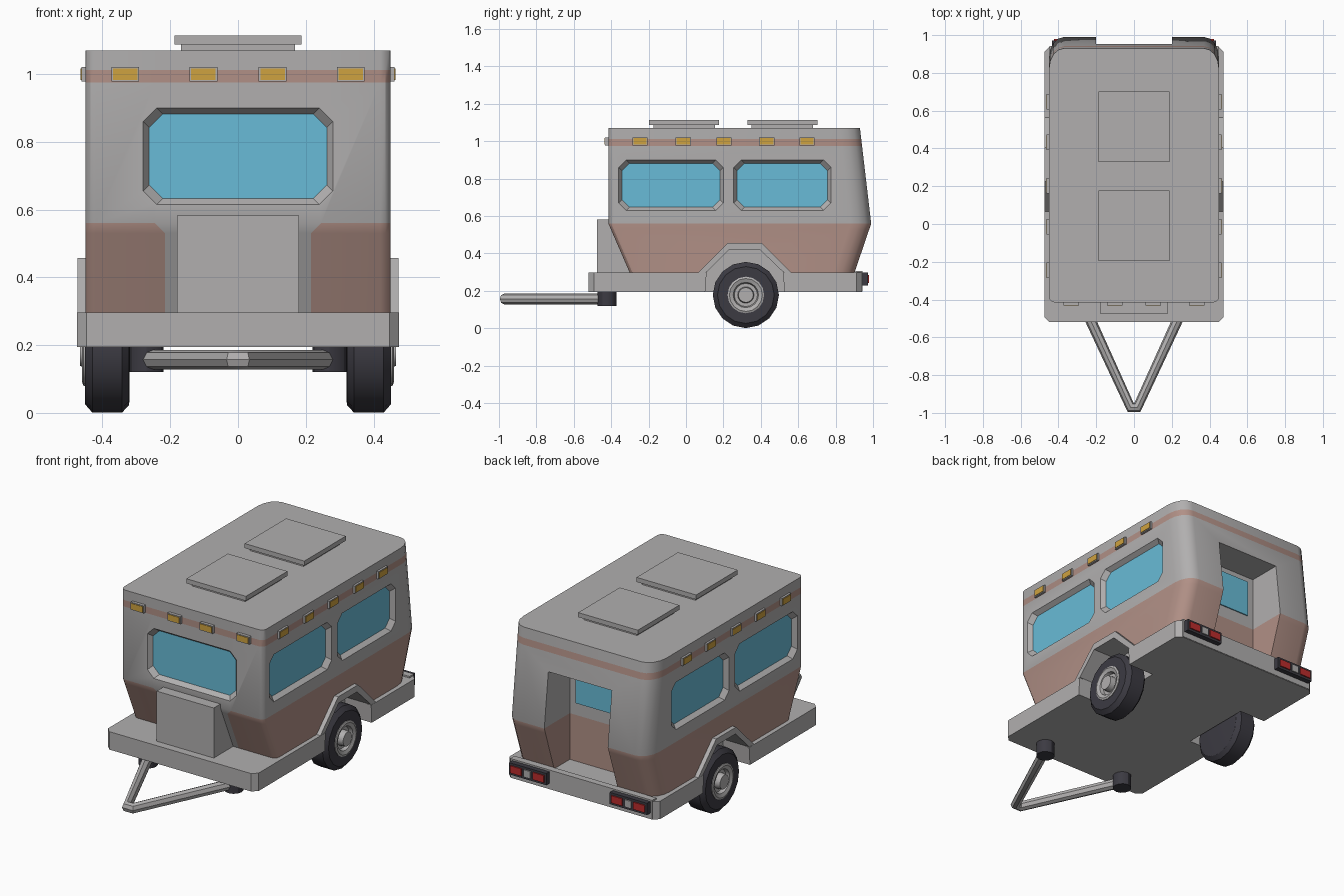
import bpy, bmesh, math

if "Cube" in bpy.data.objects:
    bpy.data.objects.remove(bpy.data.objects["Cube"])


def material(name, rgb):
    m = bpy.data.materials.new(name)
    m.diffuse_color = (*rgb, 1)
    m.use_nodes = True
    m.node_tree.nodes["Principled BSDF"].inputs["Base Color"].default_value = m.diffuse_color
    return m


GREY = material("light grey", (0.44, 0.43, 0.43))
PINK = material("dusty pink", (0.44, 0.28, 0.24))
GLASS = material("window blue", (0.14, 0.50, 0.68))
AMBER = material("amber", (0.62, 0.36, 0.05))
TYRE = material("tyre black", (0.045, 0.043, 0.055))
RED = material("lamp red", (0.50, 0.025, 0.025))


def loft(name, rings, mats=(GREY,), rule=None, caps=(0, 0), smooth=True):
    """Skin a stack of equal point rings; rule(level, i) picks the material."""
    bm = bmesh.new()
    rows = [[bm.verts.new(p) for p in ring] for ring in rings]
    n = len(rows[0])
    for k in range(len(rows) - 1):
        for i in range(n):
            j = (i + 1) % n
            f = bm.faces.new((rows[k][i], rows[k][j], rows[k + 1][j], rows[k + 1][i]))
            f.material_index = rule(k, i) if rule else 0
    for row, c in zip((rows[0], rows[-1]), caps):
        bm.faces.new(row).material_index = c
    bmesh.ops.recalc_face_normals(bm, faces=bm.faces)
    me = bpy.data.meshes.new(name)
    bm.to_mesh(me)
    bm.free()
    for m in mats:
        me.materials.append(m)
    ob = bpy.data.objects.new(name, me)
    bpy.context.collection.objects.link(ob)
    if smooth:
        smooth_angle(ob)
    return ob


def activate(ob):
    bpy.ops.object.select_all(action='DESELECT')
    ob.select_set(True)
    bpy.context.view_layer.objects.active = ob


def smooth_angle(ob):
    activate(ob)
    bpy.ops.object.shade_smooth_by_angle(angle=math.radians(30))


def box(name, x, y, z, mat=GREY):
    rect = [(x[0], y[0]), (x[1], y[0]), (x[1], y[1]), (x[0], y[1])]
    return loft(name, [[(a, b, h) for a, b in rect] for h in z], (mat,), smooth=False)


def prism_x(name, pts, x0, x1, mats=(GREY,)):
    return loft(name, [[(x, y, z) for y, z in pts] for x in (x0, x1)], mats, smooth=False)


def cut(ob, cutters):
    activate(ob)
    for c in cutters:
        m = ob.modifiers.new("cut", 'BOOLEAN')
        m.operation, m.solver, m.object = 'DIFFERENCE', 'EXACT', c
        bpy.ops.object.modifier_apply(modifier=m.name)


# Cabin shell: rounded plan rings stacked through the colour bands
W = 0.45


def plan(z, yf, yb, panel):
    half = [(panel, yf)]
    for t in range(4):
        a = math.radians(30 * t)
        half.append((W - 0.03 + 0.03 * math.sin(a), yf + 0.03 - 0.03 * math.cos(a)))
    for t in range(5):
        a = math.radians(22.5 * t)
        half.append((W - 0.08 + 0.08 * math.cos(a), yb - 0.11 + 0.11 * math.sin(a)))
    return [(x, y, z) for x, y in half] + [(-x, y, z) for x, y in reversed(half)]


def back(z):
    return 0.99 - 0.06 * (z - 0.56) / 0.51


levels = [plan(0.295, -0.30, 0.90, 0.215), plan(0.53, -0.402, 0.98, 0.215),
          plan(0.56, -0.415, 0.99, 0.245)]
levels += [plan(z, -0.415, back(z), 0.245) for z in (0.975, 1.012, 1.07)]
LAST = len(levels[0]) - 1   # the front centre strip
SKIN = (GREY, PINK, GLASS)
cabin = loft("cabin_shell", levels, SKIN,
             lambda k, i: 1 if k == 3 or (k < 2 and i != LAST) else 0, smooth=False)


# Window cutters: tapered octagons whose inner cap becomes the glass
def window_cutter(u0, u1, v0, v1, place):
    rings = []
    for d, g in ((-0.025, 0.018), (0.025, -0.018)):
        a, b, e, f, c = u0 - g, u1 + g, v0 - g, v1 + g, 0.04
        pts = [(a + c, e), (b - c, e), (b, e + c), (b, f - c),
               (b - c, f), (a + c, f), (a, f - c), (a, e + c)]
        rings.append([place(u, v, d) for u, v in pts])
    return loft("window_cutter", rings, SKIN, caps=(0, 2), smooth=False)


cutters = [window_cutter(-0.28, 0.28, 0.615, 0.90, lambda u, v, d: (u, -0.415 + d, v))]
for s in (-1, 1):
    for u0, u1 in ((-0.36, 0.20), (0.255, 0.775)):
        cutters.append(window_cutter(u0, u1, 0.63, 0.90,
                                     lambda u, v, d: (s * (W - d), u, v)))

# Rear door bay cutter, pink below the waist
bay = [(-0.2, 0.76), (0.2, 0.76), (0.2, 1.15), (-0.2, 1.15)]
cutters.append(loft("door_bay_cutter", [[(x, y, z) for x, y in bay] for z in (0.2, 0.56, 0.87)],
                    SKIN, lambda k, i: 1 - k, smooth=False))

# Wheel well cutters
ARCH = [(0.11, 0.30), (0.23, 0.42), (0.395, 0.42), (0.52, 0.30)]
well = [(0.096, 0.1)] + ARCH + [(0.53, 0.1)]
wells = [prism_x("wheel_well_cutter", well, s * 0.31, s * 0.6, SKIN) for s in (-1, 1)]

cut(cabin, cutters + wells)
smooth_angle(cabin)

# Door window
box("door_window", (-0.16, 0.16), (0.755, 0.766), (0.63, 0.84), GLASS)

# Chassis deck with clipped corners
X, Y0, Y1, C = 0.475, -0.52, 0.94, 0.028
deck = [(-X + C, Y0), (X - C, Y0), (X, Y0 + C), (X, Y1 - C),
        (X - C, Y1), (-X + C, Y1), (-X, Y1 - C), (-X, Y0 + C)]
chassis = loft("chassis_deck", [[(x, y, z) for x, y in deck] for z in (0.195, 0.297)],
               smooth=False)
cut(chassis, wells)
for c in cutters + wells:
    bpy.data.objects.remove(c)
box("rear_bumper", (-0.447, 0.447), (0.905, 0.943), (0.197, 0.306))

# Front storage box
box("storage_box", (-0.18, 0.18), (-0.475, -0.29), (0.29, 0.582))

# Roof hatches
for y in (-0.01, 0.515):
    box("hatch_base", (-0.168, 0.168), (y - 0.165, y + 0.165), (1.06, 1.09))
    box("hatch_lid", (-0.188, 0.188), (y - 0.187, y + 0.187), (1.088, 1.114))

# Marker lamps along the stripe
for x in (-0.333, -0.102, 0.102, 0.333):
    box("front_marker_housing", (x - 0.041, x + 0.041), (-0.432, -0.40), (0.978, 1.021))
    box("front_marker_lens", (x - 0.036, x + 0.036), (-0.435, -0.43), (0.983, 1.016), AMBER)
for s in (-1, 1):
    for y in (-0.246, -0.015, 0.203, 0.432, 0.647):
        box("side_marker_housing", sorted((s * 0.44, s * 0.462)), (y - 0.041, y + 0.041),
            (0.978, 1.021))
        box("side_marker_lens", sorted((s * 0.46, s * 0.465)), (y - 0.036, y + 0.036),
            (0.983, 1.016), AMBER)


def disc(r, x, n=16, y=0.32, z=0.178):
    return [(x, y + r * math.sin(2 * math.pi * i / n), z - r * math.cos(2 * math.pi * i / n))
            for i in range(n)]


for s in (-1, 1):
    # Fender lip over each wheel
    lip = [(0.06, 0.292), (0.225, 0.457), (0.405, 0.457), (0.57, 0.292)] + ARCH[::-1]
    prism_x("fender", lip, s * 0.43, s * 0.474)
    # Tyre, then dished rim with hub
    tyre = [(0.14, 0.32), (0.155, 0.322), (0.177, 0.342), (0.177, 0.43), (0.152, 0.452),
            (0.095, 0.452), (0.09, 0.42)]
    loft("tyre", [disc(r, s * x) for r, x in tyre], (TYRE,))
    rim = [(0.098, 0.42), (0.098, 0.456), (0.088, 0.46), (0.068, 0.452), (0.062, 0.432),
           (0.044, 0.432), (0.04, 0.466)]
    loft("rim", [disc(r, s * x) for r, x in rim])
    # Tail lamp cluster
    box("tail_lamp_panel", sorted((s * 0.20, s * 0.435)), (0.935, 0.972), (0.23, 0.297), TYRE)
    for a, b, m in ((0.212, 0.282, RED), (0.297, 0.338, GREY), (0.353, 0.423, RED)):
        box("tail_lamp", sorted((s * a, s * b)), (0.97, 0.979), (0.243, 0.284), m)
    # Hitch mounting post
    ring = [(s * 0.27 + 0.05 * math.cos(math.pi * i / 6), -0.422 + 0.05 * math.sin(math.pi * i / 6))
            for i in range(12)]
    loft("hitch_post", [[(x, y, z) for x, y in ring] for z in (0.12, 0.2)], (TYRE,))

# V-shaped tow bar
cu = bpy.data.curves.new("tow_bar", 'CURVE')
cu.dimensions = '3D'
cu.bevel_depth, cu.bevel_resolution, cu.use_fill_caps = 0.029, 2, True
sp = cu.splines.new('POLY')
path = [(-0.262, -0.44), (-0.018, -0.971), (0.018, -0.971), (0.262, -0.44)]
sp.points.add(len(path) - 1)
for p, (x, y) in zip(sp.points, path):
    p.co = (x, y, 0.157, 1)
cu.materials.append(GREY)
bar = bpy.data.objects.new("tow_bar", cu)
bpy.context.collection.objects.link(bar)
activate(bar)
bpy.ops.object.convert(target='MESH')
smooth_angle(bar)
